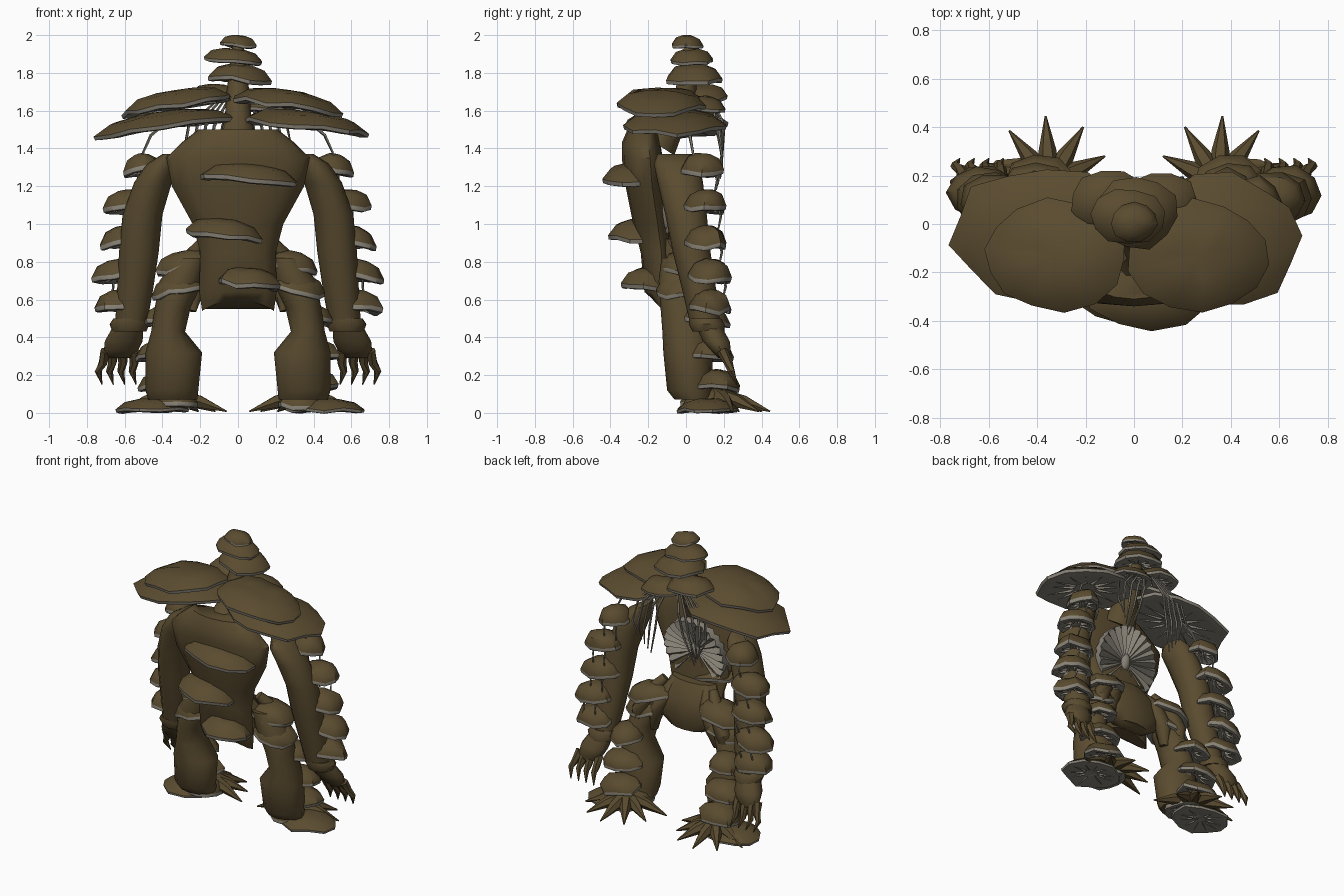
import bpy, bmesh, math, random
from mathutils import Vector, Euler, Matrix

random.seed(4)
if "Cube" in bpy.data.objects:
    bpy.data.objects.remove(bpy.data.objects["Cube"])


def material(name, rgb):
    m = bpy.data.materials.new(name)
    m.use_nodes = True
    m.diffuse_color = (*rgb, 1)
    m.node_tree.nodes["Principled BSDF"].inputs["Base Color"].default_value = (*rgb, 1)
    return m


BARK = material("bark_brown", (0.102, 0.071, 0.029))
GILL = material("gill_grey", (0.24, 0.22, 0.18))


def finish(name, bm, mats, angle=40):
    bmesh.ops.recalc_face_normals(bm, faces=bm.faces[:])
    me = bpy.data.meshes.new(name)
    bm.to_mesh(me)
    bm.free()
    for m in mats:
        me.materials.append(m)
    me.shade_smooth()
    me.set_sharp_from_angle(angle=math.radians(angle))
    ob = bpy.data.objects.new(name, me)
    bpy.context.collection.objects.link(ob)
    return ob


def bridge(bm, a, b, mat=0):
    n = len(a)
    for i in range(n):
        bm.faces.new((a[i], a[(i + 1) % n], b[(i + 1) % n], b[i])).material_index = mat


def loft(name, stations, n=12, arch=0, back=1):
    """Horizontal oval rings (x, y, z, rx, ry); arch lifts the lowest ring, back flattens the rear."""
    bm = bmesh.new()
    rings = []
    for k, (x, y, z, rx, ry) in enumerate(stations):
        ring = []
        for t in range(n):
            c, s = math.cos(t * math.tau / n), math.sin(t * math.tau / n)
            ring.append(bm.verts.new((x + rx * c, y + ry * s * (back if s > 0 else 1),
                                      z + (arch * s * s if k == 0 else 0))))
        rings.append(ring)
    for a, b in zip(rings, rings[1:]):
        bridge(bm, a, b)
    bm.faces.new(rings[0])
    bm.faces.new(rings[-1])
    return finish(name, bm, [BARK], 50)


def spike(name, points, radii, mat=BARK, n=6):
    """Tapered tube following a path."""
    bm = bmesh.new()
    pts = [Vector(p) for p in points]
    rings = []
    for i, p in enumerate(pts):
        d = pts[min(i + 1, len(pts) - 1)] - pts[max(i - 1, 0)]
        q = d.to_track_quat("Z", "Y")
        rings.append([bm.verts.new(p + q @ Vector((radii[i] * math.cos(k * math.tau / n),
                      radii[i] * math.sin(k * math.tau / n), 0))) for k in range(n)])
    for a, b in zip(rings, rings[1:]):
        bridge(bm, a, b)
    bm.faces.new(rings[0])
    bm.faces.new(rings[-1])
    return finish(name, bm, [mat])


def cap(name, loc, rx, ry, h, rot=(0, 0, 0), n=11):
    """Shelf mushroom: brown dome, thin grey lip, hollow grey underside with radial gills."""
    bm = bmesh.new()
    wob = [random.uniform(0.92, 1.05) for _ in range(n)]
    sag = [random.uniform(-0.13, 0.13) * h for _ in range(n)]
    start = random.random()

    def point(i, r, z):
        a = (i + start) * math.tau / n
        return bm.verts.new((rx * r * wob[i] * math.cos(a), ry * r * wob[i] * math.sin(a),
                             h * z + sag[i] * r))
    rings = [[point(i, r, z) for i in range(n)] for r, z in (
        (0.35, 0.95), (0.75, 0.74), (1.0, 0.24), (0.98, 0.04), (0.85, 0.0), (0.2, 0.3))]
    for k, (a, b) in enumerate(zip(rings, rings[1:])):
        bridge(bm, a, b, 0 if k < 2 else 1)
    top = bm.verts.new((0, 0, h))
    for i in range(n):
        bm.faces.new((top, rings[0][i], rings[0][(i + 1) % n]))
        bm.faces.new((point(i, 0.85, 0.02), point(i, 0.2, 0.3), point(i, 0.3, 0.08))).material_index = 1
    bm.faces.new(rings[-1]).material_index = 1
    bm.transform(Matrix.Translation(loc) @ Euler(rot).to_matrix().to_4x4())
    return finish(name, bm, [BARK, GILL])


# Trunk, hip flap and neck
loft("torso", [(0, -.10, .54, .19, .07), (0, -.12, .64, .205, .10), (0, -.13, .85, .2, .11),
               (0, -.15, 1.0, .24, .13), (0, -.18, 1.2, .35, .14), (0, -.19, 1.35, .38, .15),
               (0, -.2, 1.43, .3, .14), (0, -.2, 1.5, .21, .11)], 16, .06, .45)
loft("pelvis", [(0, -.04, .6, .14, .07), (0, -.04, .68, .26, .09), (0, -.05, .82, .22, .09),
                (0, -.1, .92, .17, .08)])
spike("neck", [(0, -.15, 1.42), (0, -.06, 1.56), (0, 0, 1.7), (0, .02, 1.95)], [.11, .07, .06, .03], n=10)

# Round gill wheel set into the back, facing slightly down
place = Matrix.Translation((-.01, -.1, 1.12)) @ Matrix.Rotation(math.radians(-12), 4, "X")
bm = bmesh.new()
n = 48
rings = []
for r, amp in ((.04, .004), (.2, .022), (.23, .01)):
    rings.append([bm.verts.new((r * math.cos(i * math.tau / n), amp * (-1) ** i + r * .12,
                                r * 1.05 * math.sin(i * math.tau / n))) for i in range(n)])
rings.append([bm.verts.new(v.co + Vector((0, -.05, 0))) for v in rings[-1]])
for a, b in zip(rings, rings[1:]):
    bridge(bm, a, b)
bm.faces.new(rings[0])
bm.transform(place)
finish("gill_wheel", bm, [GILL], 15)
bm = bmesh.new()
bmesh.ops.create_uvsphere(bm, u_segments=12, v_segments=6, radius=1,
                          matrix=place @ Matrix.Diagonal((.035, .03, .06, 1)))
finish("wheel_hub", bm, [GILL])

# Stacked head caps
for loc, rx, ry, h in (((0, .01, 1.935), .1, .085, .065), ((-.03, .03, 1.85), .155, .12, .08),
                       ((.01, .05, 1.75), .175, .155, .1), ((-.1, .1, 1.65), .17, .13, .09),
                       ((.1, .1, 1.6), .16, .12, .08)):
    cap("head_cap", loc, rx, ry, h, (0, .06, 0))

# Broad shoulder caps
for loc, rx, ry, tilt in (((-.32, -.13, 1.61), .31, .23, -.16), ((.26, -.13, 1.61), .3, .23, .14),
                          ((-.38, -.04, 1.5), .38, .28, -.13), ((.35, -.07, 1.5), .34, .28, .11)):
    cap("shoulder_cap", loc, rx, ry, .1, (0, tilt, 0), 14)

# Shelf caps down the front
for loc, rx, ry in (((.06, -.27, 1.21), .27, .18), ((-.07, -.24, .92), .21, .17),
                    ((.05, -.19, .66), .17, .155)):
    cap("chest_cap", loc, rx, ry, .11, (0, random.uniform(-.05, .1), 0))

for s in (1, -1):
    side = "left_" if s > 0 else "right_"

    # Arm with cuff
    loft(side + "arm", [(s * x, y, z, rx, ry) for x, y, z, rx, ry in (
        (.565, .10, .48, .085, .08), (.545, .07, .65, .095, .09), (.525, .03, .85, .105, .1),
        (.505, 0, 1.05, .105, .11), (.45, -.03, 1.22, .1, .12), (.4, -.05, 1.32, .08, .12),
        (.37, -.06, 1.37, .03, .09))])
    loft(side + "cuff", [(s * .575, .12, .43, .09, .085), (s * .575, .11, .47, .105, .095),
                         (s * .57, .1, .5, .09, .085)])
    loft(side + "hand", [(s * .63, .2, .29, .06, .03), (s * .62, .185, .33, .09, .055),
                         (s * .605, .16, .38, .1, .075), (s * .58, .12, .46, .08, .07)], 10)
    for i, x in enumerate((.55, .61, .66, .7)):
        tip = .55 + i * .06
        spike(side + "finger", [(s * x, .19, .33), (s * (x + tip) / 2, .225, .265),
                                (s * (tip + .01), .24, .22), (s * (tip - .01), .27, .15)],
              [.03, .024, .019, .003])

    # Arm shelf caps with short hanging strands
    for x, y, z, r in ((.5, .08, 1.26, .11), (.575, .1, 1.07, .14), (.59, .105, .88, .145),
                       (.63, .125, .7, .145), (.62, .125, .54, .145)):
        cap(side + "arm_cap", (s * x, y, z), r, .115, .115, (-.1, s * .1, 0), 9)
        if z > .6:
            for dx in (-.06, .03):
                spike(side + "arm_strand", [(s * (x + dx), y + .07, z + .03), (s * (x + dx), y + .085, z - .03),
                                            (s * (x + dx + .01), y + .07, z - .1)], [.006, .007, .005], GILL, 4)

    # Leg with hanging bark folds
    loft(side + "leg", [(s * x, y, z, rx, ry) for x, y, z, rx, ry in (
        (.345, .04, .07, .13, .1), (.35, .02, .12, .14, .12), (.34, .01, .32, .15, .13),
        (.37, 0, .43, .09, .125), (.345, -.02, .56, .095, .115), (.3, -.04, .7, .115, .105),
        (.24, -.05, .82, .08, .08))])
    for x, y in ((.17, .0), (.27, .03)):
        spike(side + "hip_fold", [(s * x * .7, y - .07, .9), (s * x, y, .79), (s * (x + .06), y + .02, .66),
                                  (s * (x + .08), y, .54)], [.03, .055, .055, .03], n=10)

    # Hip caps, then leg caps down the outside back
    for x, y, z, r in ((.27, 0, .75, .16), (.31, -.03, .63, .15)):
        cap(side + "hip_cap", (s * x, y, z), r, .13, .11, (0, s * .2, 0))
    for x, y, z, r in ((.39, .1, .47, .12), (.4, .13, .29, .145), (.39, .16, .13, .15)):
        cap(side + "leg_cap", (s * x, y, z), r, .13, .1, (-.1, s * .1, 0), 9)

    # Foot caps and fanned claws
    cap(side + "foot_cap", (s * .46, .12, .003), .205, .165, .075)
    cap(side + "foot_pad", (s * .33, .11, .02), .12, .14, .11)
    for tx, ty in ((.06, .13), (.12, .28), (.21, .4), (.365, .445), (.515, .385), (.62, .25)):
        mx, my = (.35 + tx) / 2, (.17 + ty) / 2
        spike(side + "claw", [(s * .35, .17, .09), (s * mx, my, .06), (s * tx, ty, .008)],
              [.05, .036, .004])

    # Fine tendrils hanging either side of the wheel
    for i in range(5):
        x = .08 + .045 * i
        spike(side + "tendril", [(s * x * .4, .14, 1.66), (s * x, .2 - .01 * i, 1.52),
                                 (s * (x + .03), .19, 1.36), (s * (.14 + x * .4), .15 + .01 * i, 1.15 + .03 * i)],
              [.006, .009, .008, .004], GILL, 5)
    spike(side + "shoulder_strand", [(s * .4, 0, 1.52), (s * .46, .02, 1.47), (s * .51, .04, 1.36)],
          [.008, .009, .006], GILL, 5)
